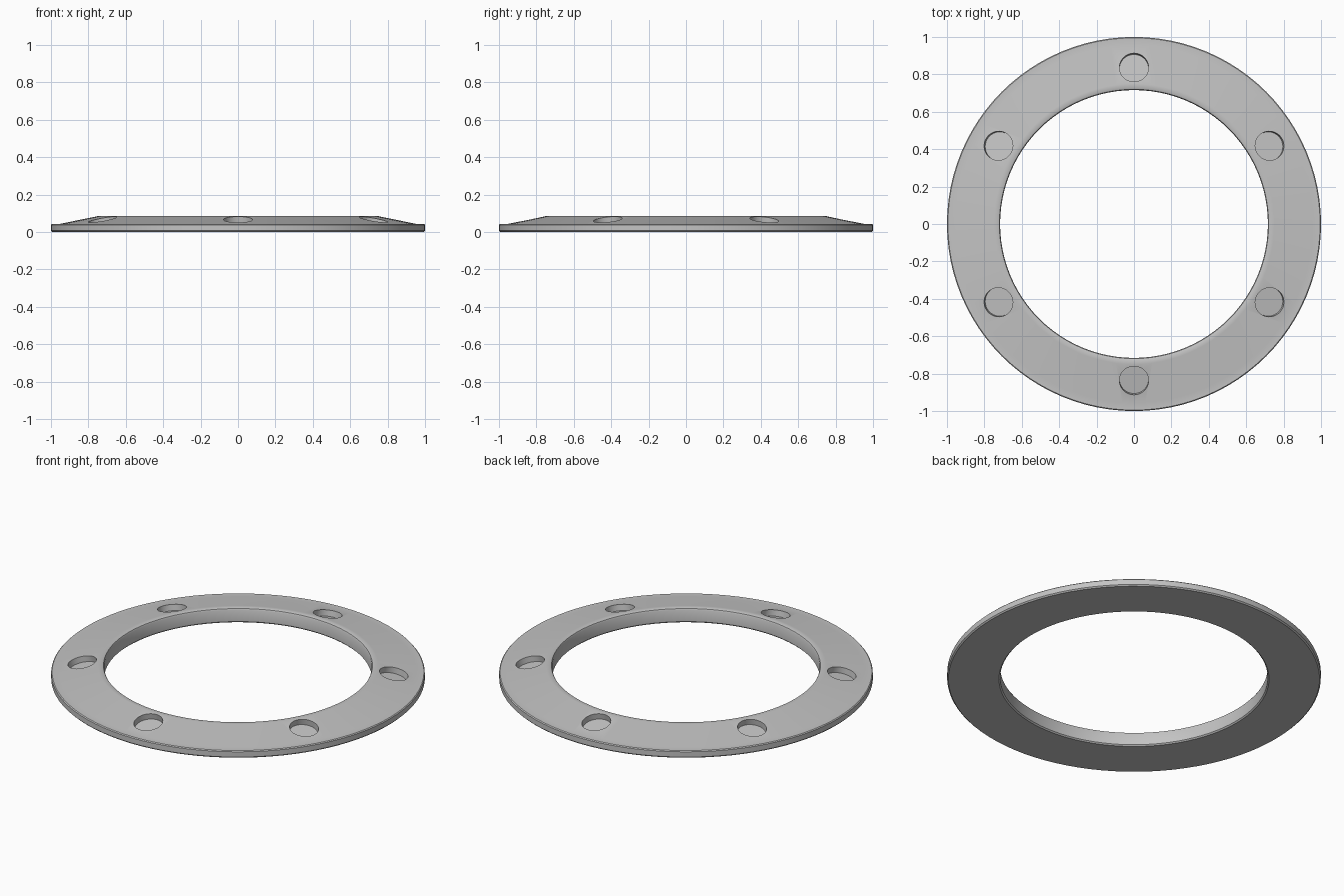
import bpy
import bmesh
from math import pi, cos, sin, atan2
from mathutils import Matrix

cube = bpy.data.objects.get("Cube")
if cube:
    bpy.data.objects.remove(cube, do_unlink=True)

SEGMENTS = 96
TOP, RIM = 0.085, 0.043            # heights of the inner top edge and the outer rim
SLOPE_IN, SLOPE_OUT = 0.75, 0.955  # radii where the sloped face begins and ends
TILT = atan2(TOP - RIM, SLOPE_OUT - SLOPE_IN)
HOLE_AT, HOLE_RADIUS, HOLE_DEPTH = 0.837, 0.078, 0.035

grey = bpy.data.materials.new("light grey")
grey.use_nodes = True
grey.diffuse_color = (0.55, 0.55, 0.55, 1)
grey.node_tree.nodes["Principled BSDF"].inputs["Base Color"].default_value = grey.diffuse_color


def add_object(name, bm):
    bmesh.ops.recalc_face_normals(bm, faces=bm.faces)
    mesh = bpy.data.meshes.new(name)
    bm.to_mesh(mesh)
    bm.free()
    mesh.materials.append(grey)
    obj = bpy.data.objects.new(name, mesh)
    bpy.context.collection.objects.link(obj)
    return obj


# Ring body: a closed (radius, height) profile turned around z
profile = [(0.723, 0), (0.993, 0), (1, 0.007), (1, 0.038), (0.995, RIM),
           (SLOPE_OUT, RIM), (SLOPE_IN, TOP), (0.727, TOP), (0.72, 0.082),
           (0.716, 0.074), (0.716, 0.007)]
bm = bmesh.new()
rings = []
for i in range(SEGMENTS):
    t = 2 * pi * i / SEGMENTS
    rings.append([bm.verts.new((r * cos(t), r * sin(t), z)) for r, z in profile])
for i, ring in enumerate(rings):
    following = rings[(i + 1) % SEGMENTS]
    for j in range(len(profile)):
        k = (j + 1) % len(profile)
        bm.faces.new((ring[j], following[j], following[k], ring[k]))
body = add_object("flange_ring", bm)

# Six blind holes drilled square to the sloped face
bm = bmesh.new()
length = 0.1
surface_z = TOP - (HOLE_AT - SLOPE_IN) * (TOP - RIM) / (SLOPE_OUT - SLOPE_IN)
for i in range(6):
    place = (Matrix.Rotation(pi / 2 + i * pi / 3, 4, 'Z')
             @ Matrix.Translation((HOLE_AT, 0, surface_z))
             @ Matrix.Rotation(TILT, 4, 'Y')
             @ Matrix.Translation((0, 0, length / 2 - HOLE_DEPTH)))
    bmesh.ops.create_cone(bm, cap_ends=True, segments=40, radius1=HOLE_RADIUS,
                          radius2=HOLE_RADIUS, depth=length, matrix=place)
cutter = add_object("hole_cutter", bm)
cutter.hide_render = True

drill = body.modifiers.new("holes", 'BOOLEAN')
drill.operation = 'DIFFERENCE'
drill.solver = 'EXACT'
drill.object = cutter

# Bake the holes, drop the cutter and smooth the shading
bpy.ops.object.select_all(action='DESELECT')
body.select_set(True)
bpy.context.view_layer.objects.active = body
bpy.ops.object.modifier_apply(modifier=drill.name)
bpy.data.objects.remove(cutter, do_unlink=True)
bpy.ops.object.shade_smooth_by_angle(angle=pi / 6)
